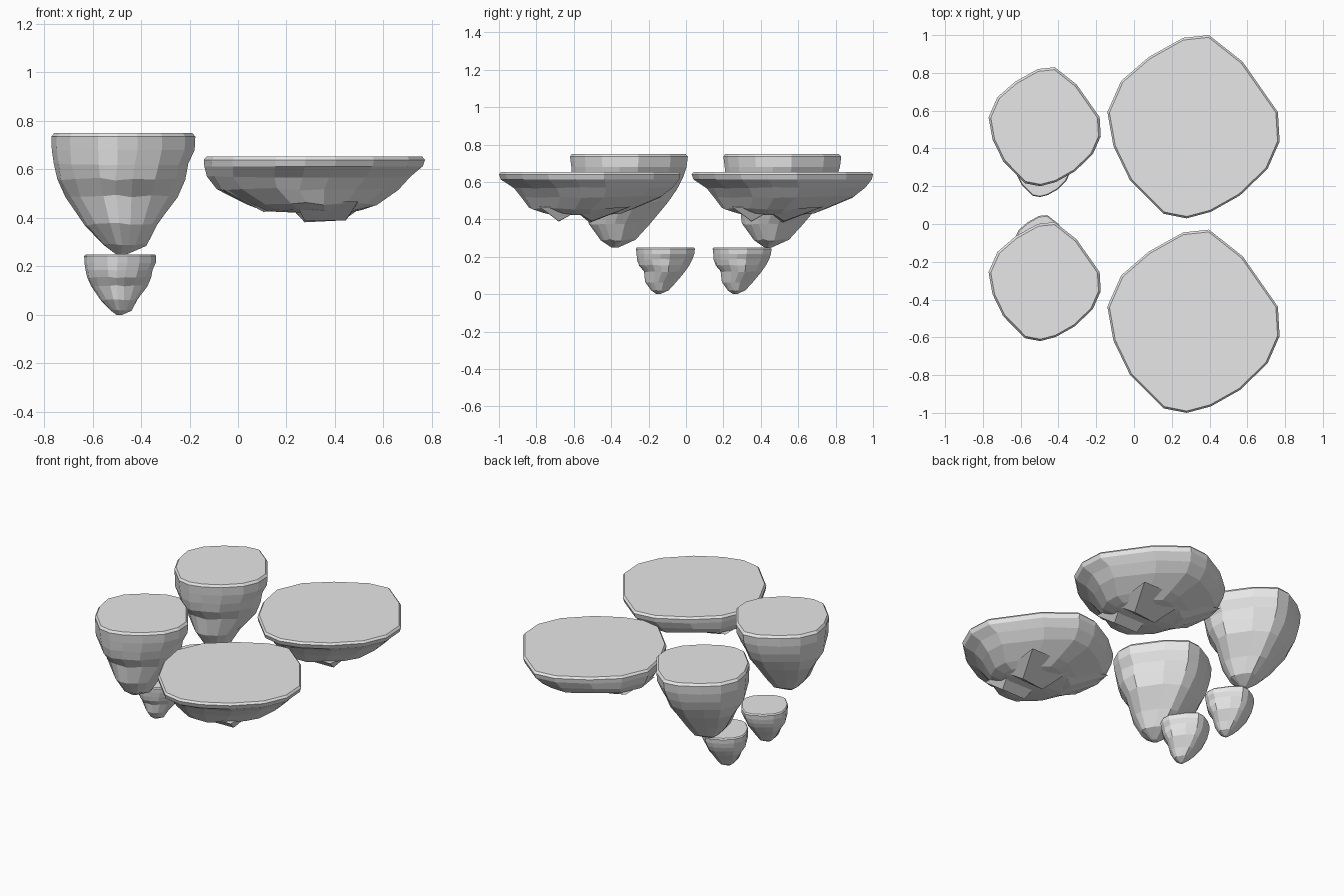
import bpy, bmesh, random
from mathutils import Vector

cube = bpy.data.objects.get("Cube")
if cube:
    bpy.data.objects.remove(cube, do_unlink=True)

stone = bpy.data.materials.new("light_grey_stone")
stone.use_nodes = True
stone.diffuse_color = (0.8, 0.8, 0.8, 1)
stone.node_tree.nodes["Principled BSDF"].inputs["Base Color"].default_value = (0.8, 0.8, 0.8, 1)

# Plan outline shared by every island, normalised to -1..1
OUTLINE = [(.18, 1), (.57, .71), (.98, .16), (1, -.16), (.86, -.46),
           (.54, -.75), (.2, -.93), (-.08, -1), (-.35, -.95), (-.74, -.58),
           (-.93, -.21), (-1, .16), (-.84, .5), (-.52, .76), (-.12, .97)]

# Each ring: height, x min, x max, y min, y max, relative to the island's centre
TALL = [(.5, -.285, .285, -.305, .302), (.485, -.297, .297, -.315, .315),
        (.43, -.295, .294, -.308, .308), (.37, -.283, .27, -.3, .29),
        (.31, -.27, .25, -.285, .26), (.24, -.235, .222, -.225, .21),
        (.125, -.155, .145, -.212, .11), (.04, -.085, .092, -.15, .03),
        (0, -.03, .015, -.095, -.055)]
WIDE = [(.275, -.445, .445, -.475, .473), (.262, -.456, .456, -.485, .485),
        (.235, -.454, .447, -.475, .478), (.19, -.44, .4, -.4, .445),
        (.14, -.4, .34, -.365, .385), (.08, -.27, .255, -.32, .24),
        (.055, -.2, .2, -.25, .17), (.045, -.1, .15, -.17, .08)]


def finish(bm, name):
    bmesh.ops.recalc_face_normals(bm, faces=bm.faces)
    mesh = bpy.data.meshes.new(name)
    bm.to_mesh(mesh)
    bm.free()
    mesh.materials.append(stone)
    obj = bpy.data.objects.new(name, mesh)
    bpy.context.collection.objects.link(obj)
    return obj


def island(name, rings, centre, scale=1):
    """Stack of irregular rings: flat top, craggy underside."""
    rng = random.Random(3)
    bm = bmesh.new()
    loops = []
    for i, (z, x0, x1, y0, y1) in enumerate(rings):
        rough = .006 if 2 < i < len(rings) - 1 else 0
        loop = []
        for u, v in OUTLINE:
            p = Vector(((x0 + x1) / 2 + u * (x1 - x0) / 2,
                        (y0 + y1) / 2 + v * (y1 - y0) / 2, z))
            p += Vector([rng.uniform(-rough, rough) for _ in range(3)])
            loop.append(bm.verts.new(p * scale + Vector(centre)))
        loops.append(loop)
    n = len(OUTLINE)
    for a, b in zip(loops, loops[1:]):
        for i in range(n):
            j = (i + 1) % n
            bm.faces.new((a[i], a[j], b[j], b[i]))
    bm.faces.new(loops[0])
    bm.faces.new(loops[-1])
    return finish(bm, name)


def crag(name, centre, points):
    """Rock lump hanging below a wide island."""
    bm = bmesh.new()
    for p in points:
        bm.verts.new(Vector(p) + Vector(centre))
    hull = bmesh.ops.convex_hull(bm, input=bm.verts)
    bmesh.ops.delete(bm, geom=hull["geom_interior"], context="VERTS")
    return finish(bm, name)


FRONT_CRAG = [(-.08, -.27, .09), (.18, -.27, .09), (-.04, -.165, .01), (.13, -.165, .012),
              (-.05, -.04, .08), (.18, -.04, .08)]
MIDDLE_CRAG = [(-.1, -.08, .07), (.2, -.08, .07), (-.04, 0, .004), (.12, .01, .012),
               (-.12, .22, .09), (.22, .22, .09)]
SIDE_CRAG = [(-.38, -.1, .14), (-.38, .2, .14), (-.21, -.05, .047), (-.19, .08, .05),
             (-.05, -.15, .08), (-.05, .18, .08)]

for side, sign in (("front", -1), ("back", 1)):
    # Wide shallow island with hanging crags
    base = (.315, sign * .515, .378)
    island(side + "_wide_island", WIDE, base)
    for label, pts in (("front", FRONT_CRAG), ("middle", MIDDLE_CRAG), ("side", SIDE_CRAG)):
        crag(f"{side}_island_{label}_crag", base, pts)
    # Tall tapering island and its small companion
    island(side + "_tall_island", TALL, (-.473, .105 + sign * .41, .25))
    island(side + "_small_island", TALL, (-.486, .095 + sign * .205, 0), .5)
